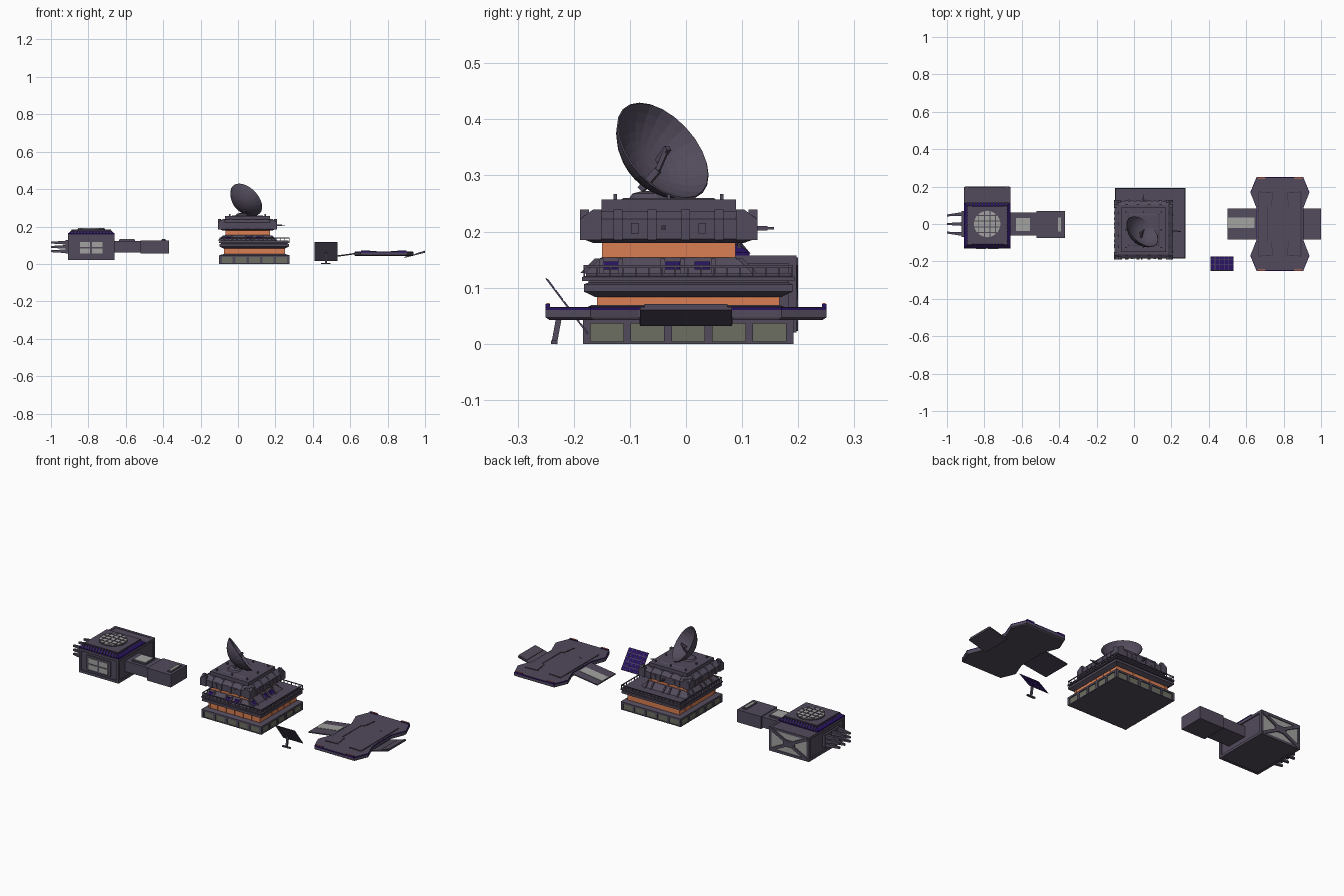
import bpy, bmesh, math
from mathutils import Vector, Matrix

cube = bpy.data.objects.get("Cube")
if cube:
    bpy.data.objects.remove(cube, do_unlink=True)


def material(name, *rgb):
    m = bpy.data.materials.new(name)
    m.use_nodes = True
    m.diffuse_color = (*rgb, 1)
    m.node_tree.nodes["Principled BSDF"].inputs["Base Color"].default_value = (*rgb, 1)
    return m


HULL = material("purple grey hull", .085, .07, .107)
DARK = material("dark grey", .035, .03, .045)
VIOLET = material("deep violet", .022, .006, .12)
ORANGE = material("warm orange", .7, .21, .085)
OLIVE = material("olive grey", .15, .156, .12)
PALE = material("pale grey", .36, .36, .35)


def solids(name, parts, mat):
    """One object from lofted solids; each part is a list of point rings."""
    bm = bmesh.new()
    for rings in parts:
        vs = [[bm.verts.new(p) for p in ring] for ring in rings]
        n = len(vs[0])
        bm.faces.new(vs[0][::-1])
        bm.faces.new(vs[-1])
        for a, b in zip(vs, vs[1:]):
            for i in range(n):
                j = (i + 1) % n
                bm.faces.new((a[i], a[j], b[j], b[i]))
    bmesh.ops.recalc_face_normals(bm, faces=bm.faces)
    return add_object(name, bm, mat)


def add_object(name, bm, mat):
    me = bpy.data.meshes.new(name)
    bm.to_mesh(me)
    bm.free()
    me.materials.append(mat)
    ob = bpy.data.objects.new(name, me)
    bpy.context.collection.objects.link(ob)
    return ob


def rect(x0, x1, y0, y1, z):
    return [(x0, y0, z), (x1, y0, z), (x1, y1, z), (x0, y1, z)]


def box(x0, x1, y0, y1, z0, z1):
    return [rect(x0, x1, y0, y1, z0), rect(x0, x1, y0, y1, z1)]


def stack(c, levels, ratio=1):
    """Square tower round c from (half width, height) levels."""
    return [rect(c[0] - h, c[0] + h, c[1] - h * ratio, c[1] + h * ratio, z) for h, z in levels]


def circle(c, r, z, n=20):
    return [(c[0] + r * math.cos(math.tau * i / n), c[1] + r * math.sin(math.tau * i / n), z) for i in range(n)]


def on_sides(c, part, sides=range(4)):
    """Repeat a front part, given round the origin, on sides of c (0 front, 1 left, 2 back, 3 right)."""
    out = []
    for k in sides:
        rot = Matrix.Rotation(k * math.pi / 2, 3, 'Z')
        out.append([[rot @ Vector(p) + Vector((*c, 0)) for p in ring] for ring in part])
    return out


def posts(c, h, z0, z1, n, w, t=.012):
    """Evenly spaced upright posts on four sides, outer face at h."""
    out = []
    for i in range(n + 1):
        x = -h + w / 2 + (2 * h - w) * i / n
        out += on_sides(c, box(x - w / 2, x + w / 2, -h, -h + t, z0, z1))
    return out


def beam(a, b, r, r2=None):
    """Square bar between two points."""
    a, b = Vector(a), Vector(b)
    q = (b - a).to_track_quat('Z', 'Y')
    ring = lambda p, s: [p + q @ Vector((x * s, y * s, 0)) for x, y in ((-1, -1), (1, -1), (1, 1), (-1, 1))]
    return [ring(a, r), ring(b, r if r2 is None else r2)]


# Main building, lower storeys
LOW, UP = (.0875, .004), (.051, -.031)
solids("base_walls", [stack(LOW, [(.183, .003), (.183, .04)])], OLIVE)
solids("base_frame", posts(LOW, .188, 0, .04, 5, .014) +
       [stack(LOW, [(.187, 0), (.187, .004)]), stack(LOW, [(.188, .036), (.188, .046), (.168, .052)])], HULL)
solids("lower_orange_wall", [stack(LOW, [(.161, .05), (.161, .086)])] + posts(LOW, .163, .05, .086, 6, .006), ORANGE)
solids("main_deck", [stack(LOW, [(.165, .083), (.186, .093), (.186, .106), (.178, .109), (.178, .112),
                                 (.189, .112), (.189, .119), (.182, .121), (.182, .126)])], HULL)
solids("deck_railing", posts(LOW, .187, .119, .138, 16, .003, .003) +
       on_sides(LOW, box(-.187, .187, -.187, -.183, .136, .14)), HULL)

# Skirt roof with sloping windows and ribs
solids("skirt_roof", [stack(UP, [(.15, .125), (.125, .15), (.12, .154)])], HULL)
windows, ribs = [], []
for x in (-.103, .006, .06):
    windows += on_sides(UP, [rect(x - .014, x + .014, -.15, -.13, .132),
                             rect(x - .014, x + .014, -.136, -.12, .147)], (0, 1))
for x in (-.12, -.085, -.01, .025, .08):
    ribs += on_sides(UP, [rect(x - .004, x + .004, -.158, -.13, .126), rect(x - .004, x + .004, -.132, -.12, .152)])
solids("skirt_windows", windows, VIOLET)
solids("skirt_ribs", ribs, HULL)

# Upper storey
solids("upper_orange_wall", [stack(UP, [(.117, .15), (.117, .182)])] + posts(UP, .119, .15, .182, 4, .006), ORANGE)
solids("upper_block", [stack(UP, [(.135, .18), (.154, .187), (.154, .222), (.132, .237)])], HULL)
ribs, slots = [], []
for x in (-.15, -.09, -.03, .03, .09, .15):
    ribs += on_sides(UP, [rect(x - .008, x + .008, -.158, -.12, z) for z in (.185, .222)] +
                     [rect(x - .008, x + .008, -.135, -.12, .239)])
for x in (-.06, .06):
    slots += on_sides(UP, box(x - .007, x + .007, -.157, -.15, .197, .215))
solids("upper_ribs", ribs, HULL)
solids("upper_slots", slots, HULL)
solids("roof_plate", [stack(UP, [(.12, .235), (.12, .257)]), stack(UP, [(.085, .257), (.08, .26)])], HULL)
solids("roof_studs", [box(UP[0] + x - .003, UP[0] + x + .003, UP[1] + y - .003, UP[1] + y + .003, .257, .267)
                      for x in (-.095, 0, .095) for y in (-.095, 0, .095) if x or y], HULL)
solids("side_antennas", [beam((.2, -.04, .207), (.235, -.04, .207), .004),
                         beam((.235, -.04, .207), (.25, -.04, .207), .002),
                         beam((.05, .12, .206), (.145, .12, .206), .002),
                         beam((.05, .12, .206), (.05, .145, .206), .004),
                         beam((.05, .145, .206), (.05, .157, .206), .002)], HULL)

# Dish, a deep spherical cap
AIM = Vector((.57, .61, .55)).normalized()
RIM = Vector((.045, -.041, .344))
R, DEPTH, SEG, ROWS = .102, .06, 24, 7
BALL = (R * R + DEPTH * DEPTH) / (2 * DEPTH)
bm = bmesh.new()
angles = [math.asin(R / BALL) * i / ROWS for i in range(ROWS + 1)]
profile = [bm.verts.new((BALL * math.sin(a), 0, BALL - BALL * math.cos(a) - DEPTH)) for a in angles]
edges = [bm.edges.new(p) for p in zip(profile, profile[1:])]
bmesh.ops.spin(bm, geom=profile + edges, axis=(0, 0, 1), cent=(0, 0, 0), angle=math.tau, steps=SEG)
bmesh.ops.remove_doubles(bm, verts=bm.verts, dist=1e-5)
bmesh.ops.recalc_face_normals(bm, faces=bm.faces)
dish = add_object("dish", bm, HULL)
dish.location, dish.rotation_mode = RIM, 'QUATERNION'
dish.rotation_quaternion = AIM.to_track_quat('Z', 'Y')
thick = dish.modifiers.new("thickness", 'SOLIDIFY')
thick.thickness, thick.offset = .003, 0
solids("dish_feed", [beam((.034, -.08, .275), (.045, -.05, .31), .006), beam((.045, -.05, .31), (.051, -.034, .347), .004),
                     beam((.03, -.05, .325), (.054, -.032, .349), .005)], HULL)
foot = RIM - AIM * DEPTH * .6
solids("dish_mount", [[circle(foot, .04, .257), circle(foot, .032, .268), circle(foot, .016, .272)]], HULL)

# Generator module
GEN = (-.785, -.007)
X0, X1, Y0, Y1, Z0, Z1 = -.91, -.66, -.13, .197, .02, .157
solids("generator_body", [box(X0 + .006, X1 - .006, Y0 + .006, Y1 - .006, Z0 + .002, Z1 - .002)], HULL)
frame, T = [], .014
for x in (X0, X1 - T):
    frame += [box(x, x + T, y, y + T, Z0, Z1) for y in (Y0, Y1 - T)]
    frame += [box(x, x + T, Y0, Y1, z, z + T) for z in (Z0, Z1 - T)]
for y in (Y0, Y1 - T):
    frame += [box(X0, X1, y, y + T, z, z + T) for z in (Z0, Z1 - T)]
frame += [beam((X0 + .01, Y1 - .005, a), (X1 - .01, Y1 - .005, b), .008) for a, b in ((.03, .147), (.147, .03))]
frame.append(box(-.82, -.75, Y1 - .01, Y1 + .002, .07, .108))
solids("generator_frame", frame, HULL)
solids("generator_back_panel", [box(X0 + T, X1 - T, Y1 - .008, Y1 - .004, Z0 + T, Z1 - T)], PALE)
solids("front_window_panel", [box(-.86, -.71, Y0 - .001, Y0 + .008, .045, .13)], HULL)
solids("front_windows", [box(x, x + .055, Y0 - .004, Y0, z, z + .028) for x in (-.845, -.78) for z in (.055, .09)], PALE)
solids("generator_roof_trim", [stack(GEN, [(.125, .155), (.125, .163), (.1, .18)], .96)], VIOLET)
vents = []
for i in range(-6, 7):
    x = i * .017
    vents += on_sides(GEN, [rect(x - .003, x + .003, -.122, -.11, .161), rect(x - .003, x + .003, -.106, -.09, .18)])
solids("roof_trim_ribs", vents, DARK)
solids("generator_roof", [stack(GEN, [(.105, .155), (.105, .183)], .95)], HULL)

# Fan with grille
FAN = (-.785, 0)
solids("fan_ring", [[circle(FAN, .074, .18), circle(FAN, .074, .188)]], HULL)
solids("fan_disc", [[circle(FAN, .071, .186), circle(FAN, .071, .191)]], PALE)
grille = []
for d in (-.045, -.015, .015, .045):
    s = math.sqrt(.07 ** 2 - d * d)
    grille += [box(FAN[0] + d - .0025, FAN[0] + d + .0025, -s, s, .188, .193),
               box(FAN[0] - s, FAN[0] + s, d - .0025, d + .0025, .188, .193)]
solids("fan_grille", grille, HULL)

# Prongs and arm of the generator
solids("prongs", [beam((X0 + .01, y * 1.2, z), (-1, y, z), .011, .005)
                  for y in (-.046, 0, .046) for z in (.068, .091, .114)], HULL)
solids("prong_base", [box(X0 - .012, X0, -.07, .07, .055, .128)], HULL)
solids("arm", [box(X1 - .01, -.52, -.062, .062, .062, .122), box(-.52, -.37, -.075, .07, .055, .126),
               box(-.635, -.55, -.045, .04, .12, .13), box(-.41, -.385, -.05, .045, .125, .13)], HULL)
solids("arm_windows", [box(-.63, -.555, -.038, .033, .129, .133), box(-.406, -.39, -.04, .035, .129, .133)], PALE)

# Landing pad
quarter = [(.125, .25), (.158, .17), (.125, .085)]
outline = quarter + [(x, -y) for x, y in quarter[::-1]]
outline += [(-x, -y) for x, y in outline]
PX = .78
pad = lambda z, s=1: [(PX + x * s, y * s, z) for x, y in outline]
solids("landing_pad", [[pad(.042, .97), pad(.047), pad(.06)]], HULL)
solids("pad_edge_stripe", [[pad(.06), pad(.065)]], VIOLET)
solids("pad_surface", [[pad(.064, .985), pad(.066, .985)]], HULL)
half = [(-.036, .17), (.036, .165), (.026, .09), (.01, .085)]
bone = half + [(x, -y) for x, y in half[::-1]]


def pad_panels(name, grow, z, mat):
    solids(name, [[[(PX + s * (x * (1 + grow * 5) - .075), y * (1 + grow), h) for x, y in bone] for h in (.065, z)]
                  for s in (-1, 1)], mat)


pad_panels("pad_panel_borders", .02, .067, DARK)
pad_panels("pad_panels", 0, .069, HULL)


def pad_corners(name, length, depth, z0, z1, mat):
    solids(name, [box(PX + s * .098 - length, PX + s * .098 + length, t * .246 - depth, t * .246 + depth, z0, z1)
                  for s in (-1, 1) for t in (-1, 1)], mat)


pad_corners("pad_side_rails", .024, .004, .064, .071, VIOLET)
pad_corners("pad_lights", .022, .003, .07, .073, ORANGE)


def ramp(x0, z0, x1, z1, w, t, y=0):
    return [[(x, y + v, z + dz) for v, dz in ((-w, 0), (w, 0), (w, t), (-w, t))] for x, z in ((x0, z0), (x1, z1))]


solids("entry_ramp", [ramp(.5, .034, .66, .056, .083, .006)], HULL)
solids("entry_ramp_strip", [ramp(.502, .038, .645, .0575, .029, .004, .007)], PALE)
solids("exit_ramp", [ramp(.89, .032, 1, .06, .082, .006), ramp(.95, .05, 1, .065, .074, .006)], HULL)

# Solar panel
tilt = Matrix.Translation((.47, -.212, .067)) @ Matrix.Rotation(-math.atan2(4, 3), 4, 'X')
solids("solar_board", [box(-.062, .062, -.062, .062, -.0015, .001)], HULL).matrix_world = tilt
step = .0245
cells = [box(i * step - .0105, i * step + .0105, j * step - .0105, j * step + .0105, 0, .002)
         for i in range(-2, 3) for j in range(-2, 3)]
solids("solar_cells", cells, VIOLET).matrix_world = tilt
solids("solar_stand", [beam((.47, -.235, 0), (.47, -.224, .06), .005), box(.445, .495, -.241, -.229, 0, .006)], HULL)
